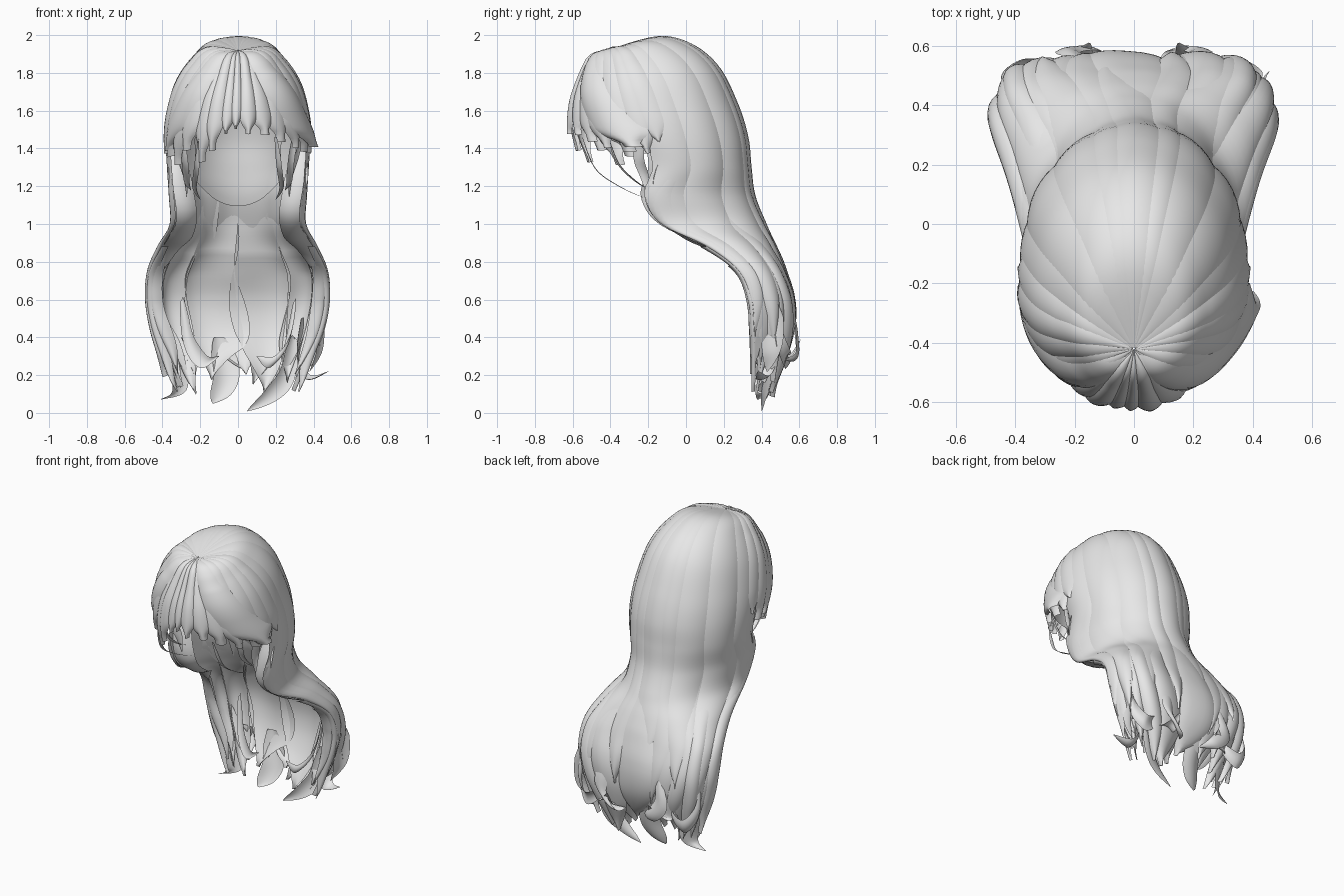
import bpy, math, random
from mathutils import Vector

random.seed(4)
if "Cube" in bpy.data.objects:
    bpy.data.objects.remove(bpy.data.objects["Cube"], do_unlink=True)

grey = bpy.data.materials.new("pale_grey_hair")
grey.use_nodes = True
grey.diffuse_color = (0.8, 0.8, 0.8, 1)
grey.node_tree.nodes["Principled BSDF"].inputs["Base Color"].default_value = (0.8, 0.8, 0.8, 1)

# Hair envelope rings from the parting down: z back, z front, half width, y back, y side, y front
RINGS = [
    (1.92, 1.92, .001, -.419, -.42, -.421),
    (1.99, 1.88, .16, -.15, -.33, -.50),
    (1.945, 1.77, .25, .03, -.27, -.55),
    (1.82, 1.66, .32, .17, -.22, -.59),
    (1.62, 1.55, .36, .265, -.17, -.605),
    (1.45, 1.45, .372, .315, -.13, -.60),
    (1.30, 1.30, .365, .33, -.10, -.56),
    (1.15, 1.15, .355, .35, -.16, -.5),
    (1.00, 1.00, .35, .41, -.11, -.25),
    (.88, .88, .41, .475, .13, .02),
    (.75, .75, .465, .535, .29, .23),
    (.60, .60, .475, .59, .35, .31),
    (.45, .45, .45, .59, .365, .33),
    (.30, .30, .40, .545, .37, .34),
    (.15, .15, .35, .47, .37, .34),
    (.05, .05, .30, .43, .37, .34),
]


def spline(points, s):
    """Smooth curve through a list of points; s counts points."""
    last = len(points) - 1
    s = max(0, min(s, last - 1e-6))
    i = int(s)
    t = s - i
    p0, p1, p2, p3 = (points[max(0, min(last, i + k))] for k in (-1, 0, 1, 2))
    return [b + .5 * t * (c - a + t * (2*a - 5*b + 4*c - d + t * (3*(b - c) + d - a)))
            for a, b, c, d in zip(p0, p1, p2, p3)]


def raw(a, s):
    zb, zf, w, yb, yc, yf = spline(RINGS, s)
    r = math.radians(a)
    low = max(0, min(1, (s - 7) / 3))
    e = 1 - .22 * low
    sn, cs = math.sin(r), math.cos(r)
    x = w * math.copysign(abs(sn) ** e, sn)
    y = yc + (abs(cs) ** e) * ((yb - yc) if cs > 0 else (yf - yc))
    # shallow hollow down the middle of the lengths
    y -= .035 * max(0, min(1, (s - 8) / 3)) * math.exp(-(a / 28) ** 2)
    return Vector((x, y, (zb + zf) / 2 + (zb - zf) / 2 * cs))


def surf(a, s, off=0):
    """Point on the envelope at angle a (0 = back), lifted by off."""
    s = max(.03, min(s, len(RINGS) - 1.02))
    n = (raw(a + 1, s) - raw(a - 1, s)).cross(raw(a, s + .02) - raw(a, s - .02))
    return raw(a, s) + n.normalized() * off


def grid(name, rows, cols, fn):
    verts = [fn(i / rows, j / cols) for i in range(rows + 1) for j in range(cols + 1)]
    k = cols + 1
    faces = [(i*k + j, i*k + j + 1, (i+1)*k + j + 1, (i+1)*k + j)
             for i in range(rows) for j in range(cols)]
    me = bpy.data.meshes.new(name)
    me.from_pydata(verts, [], faces)
    me.polygons.foreach_set("use_smooth", [True] * len(faces))
    me.materials.append(grey)
    ob = bpy.data.objects.new(name, me)
    bpy.context.collection.objects.link(ob)
    return ob


def taper(t, start, tip):
    if t < start:
        return 1
    return max(tip, math.cos((t - start) / (1 - start) * math.pi / 2))


def lock(name, a0, a1, s0, s1, half, bulge=.014, lift=0, wave=0, flick=0, rows=44,
         start=.7, tip=.06):
    """Domed strand lying on the envelope, sweeping from angle a0 to a1."""
    phase = random.uniform(0, 6)

    def fn(t, v):
        u = 2 * v - 1
        a = a0 + (a1 - a0) * t ** 1.6 + wave * t * math.sin(phase + 7 * t)
        off = (bulge * (1 - u * u) - .006 * u * u) * min(1, .03 + 2.5 * t)
        off += lift * min(1, 4 * t) + flick * max(0, t - .7) ** 2 * 11
        return surf(a + u * half * taper(t, start, tip), s0 + (s1 - s0) * t, off)
    return grid(name, rows, 8, fn)


def free_lock(name, path, width, side, bulge=.3, start=.45):
    """Loose strand through points; side is the direction of its width."""
    pts, side = [Vector(p) for p in path], Vector(side).normalized()

    def fn(t, v):
        u = 2 * v - 1
        s = t * (len(pts) - 1)
        p = Vector(spline(pts, s))
        d = Vector(spline(pts, s + .05)) - Vector(spline(pts, s - .05))
        n = side.cross(d).normalized()
        w = width * taper(t, start, .06) * min(1, .4 + 3 * t)
        return p + side * u * w + n * bulge * w * (1 - u * u)
    return grid(name, 24, 6, fn)


# Scalp cap, long back sheet and inner lining
grid("scalp_cap", 24, 72, lambda t, v: surf(360 * v - 180, .03 + 3.9 * t, -.006 * min(1, 4 * t)))
grid("back_sheet", 64, 72, lambda t, v: surf(
    (2*v - 1) * (92 + 8 * max(0, min(1, 8.4 * t - 4))), 3.4 + (9.3 + .6 * math.sin(v * 31)) * t,
    -.008 + .008 * math.cos(v * 40) * t))
grid("inner_lining", 20, 24, lambda t, v: surf(
    (2*v - 1) * 46, 3 + (4.25 - .7 * abs(2*v - 1) ** 2) * t, -.05))

# Broad long locks from the parting over the back
for a0, a1, s1, half in [(-84, -88, 12.5, 16), (-58, -64, 13, 19), (-30, -36, 11.5, 20),
                         (2, -4, 10.5, 19), (32, 36, 12, 20), (60, 66, 12.8, 18),
                         (84, 88, 12.5, 16), (-14, -12, 12.5, 14), (18, 14, 12, 12)]:
    lock("back_lock", a0, a1, .05, s1, half, bulge=random.uniform(.01, .018), wave=4, rows=70)

# Wavy lower locks with flicked tips
for k in range(13):
    a = -90 + 15 * k
    lock("lower_lock", a, a * .92 + random.uniform(-6, 6), random.uniform(6, 7.5),
         random.uniform(13.2, 14.6), random.uniform(10, 15), bulge=.022, start=.78,
         lift=random.uniform(-.025, .004), wave=6, flick=random.uniform(-.04, .03))

# Broad underlayer locks inside the lengths
for a, end in [(-80, 14.2), (-48, 14.5), (-16, 13.9), (16, 14.4), (48, 14), (80, 14.4)]:
    lock("under_lock", a, a * .9, 7.5, end, 16, bulge=.02, lift=-.045, wave=5, start=.75)

# Side locks wrapping inward: beside the neck, then down the inner face of the lengths
for sgn in (-1, 1):
    lock("neck_lock", sgn * 82, sgn * 91, 3.5, 11.5, 12, bulge=.012)
    lock("neck_inner_lock", sgn * 91, sgn * 97, 6.2, 10, 9, bulge=.012, lift=-.012)
    free_lock("neck_roll", [(sgn*.33, -.08, 1.45), (sgn*.31, -.15, 1.25), (sgn*.28, -.14, 1.06),
                            (sgn*.30, 0, .94), (sgn*.36, .16, .86), (sgn*.41, .27, .74)],
              .065, (1, -sgn * .3, 0), bulge=-.3, start=.6)
    lock("wrap_lock", sgn * 98, sgn * 108, 9, 14.3, 20, bulge=.012, wave=4)
    lock("wrap_inner_lock", sgn * 112, sgn * 126, 9.8, 13.6, 14, bulge=.012, wave=4, start=.5)

# Fringe: start angle, end angle, end ring, half width
FRINGE = [
    (180, 182, 4.5, 6), (170, 172, 4.75, 8), (188, 190, 4.75, 7), (163, 157, 4.8, 11),
    (148, 142, 5.1, 13), (134, 128, 5.3, 14), (120, 113, 5.45, 14), (108, 101, 5.5, 12),
    (197, 201, 5.4, 8), (204, 211, 5.8, 9), (216, 226, 5.4, 12), (228, 238, 5.9, 12),
    (240, 248, 5.6, 13), (252, 257, 5.5, 12),
]
for a0, a1, s1, half in FRINGE:
    lock("fringe_lock", a0, a1, .05, s1, half, bulge=.018, lift=random.uniform(0, .014),
         rows=32, start=.75, tip=random.uniform(.1, .4))

# Big swept locks leaving the parting to either side
lock("side_sweep_left", 150, 108, .3, 5.25, 20, bulge=.03, lift=.014, flick=.03, start=.85, tip=.3)
lock("side_sweep_right", 212, 250, .3, 5.4, 18, bulge=.026, lift=.012, start=.8, tip=.3)
for sgn in (-1, 1):
    for a in (100, 122):
        lock("crown_lock", sgn * a, sgn * (a - 8), .1, 5.1, 14, bulge=.016, lift=.004, start=.8)

# Thin wisps around the face
for sgn in (-1, 1):
    free_lock("cheek_wisp", [(sgn*.20, -.55, 1.46), (sgn*.22, -.48, 1.29), (sgn*.23, -.34, 1.19),
                             (sgn*.2, -.2, 1.13)], .014, (1, 0, 0))
    free_lock("temple_wisp", [(sgn*.30, -.42, 1.48), (sgn*.28, -.36, 1.32), (sgn*.27, -.26, 1.22),
                              (sgn*.25, -.18, 1.18)], .018, (1, .3, 0))
    free_lock("ear_wisp", [(sgn*.34, -.24, 1.48), (sgn*.31, -.25, 1.35), (sgn*.28, -.22, 1.25),
                           (sgn*.27, -.2, 1.14)], .03, (.4, 1, 0))

# Loose curled tips at the bottom
free_lock("tip_left", [(.34, .46, .5), (.33, .44, .3), (.37, .41, .19), (.48, .38, .22)], .05, (.3, 1, .3))
free_lock("fall_left", [(.43, .45, .6), (.44, .46, .45), (.43, .45, .32), (.38, .43, .22)], .06, (.3, 1, 0))
free_lock("tip_right", [(-.40, .46, .5), (-.33, .42, .3), (-.31, .40, .12), (-.41, .38, .07)], .06, (.7, .6, 0))
free_lock("tip_centre", [(.30, .46, .4), (.26, .44, .2), (.17, .41, .09), (.05, .40, .01)], .05, (.6, .2, -.6))
free_lock("tip_middle", [(-.1, .50, .4), (-.06, .46, .22), (-.09, .42, .1), (-.13, .40, .05)], .07, (1, .2, 0))
for sgn in (-1, 1):
    free_lock("outer_curl", [(sgn*.42, .46, .55), (sgn*.43, .50, .38), (sgn*.36, .54, .28),
                             (sgn*.27, .52, .33), (sgn*.3, .46, .4)], .05, (0, .3, 1))
    free_lock("back_curl", [(sgn*.2, .56, .55), (sgn*.22, .58, .4), (sgn*.14, .58, .3),
                            (sgn*.08, .52, .28)], .05, (1, 0, .6))
    free_lock("flicked_curl", [(sgn*.25, .55, .5), (sgn*.22, .52, .32), (sgn*.19, .56, .3),
                               (sgn*.15, .61, .39)], .06, (1, 0, 0))
    free_lock("inner_curl", [(sgn*.30, .44, .6), (sgn*.26, .40, .38), (sgn*.18, .36, .27),
                             (sgn*.10, .36, .3)], .045, (.5, 0, 1))
